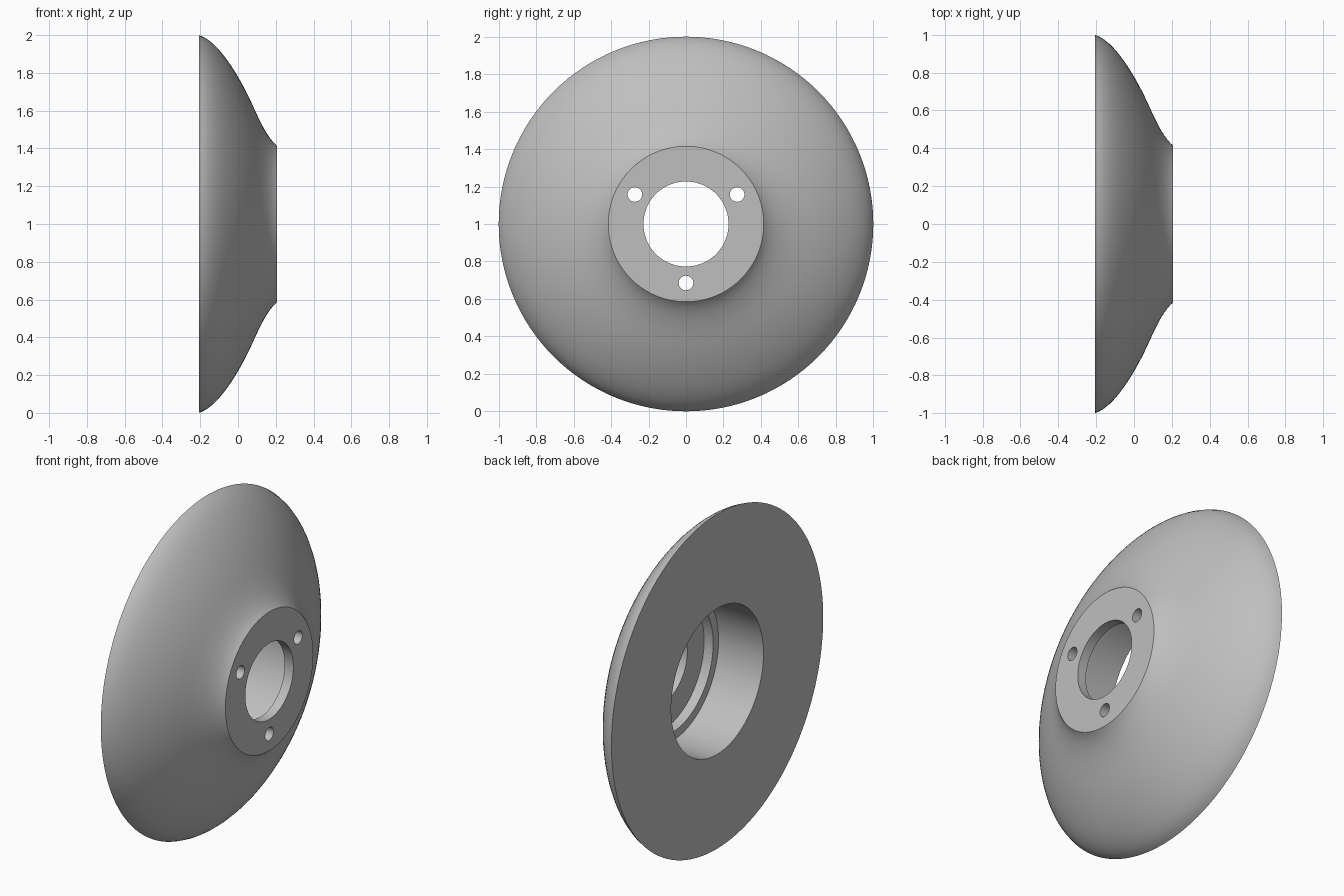
import bpy, bmesh, math
from mathutils import Matrix, Vector
from mathutils.geometry import interpolate_bezier

SEGMENTS = 128
HALF = 0.207        # half thickness along the axis
CENTRE_Z = 1.0

cube = bpy.data.objects.get("Cube")
if cube:
    bpy.data.objects.remove(cube, do_unlink=True)

grey = bpy.data.materials.new("plain_grey")
colour = (0.52, 0.52, 0.52, 1)
grey.use_nodes = True
grey.diffuse_color = colour
grey.node_tree.nodes["Principled BSDF"].inputs["Base Color"].default_value = colour


def add_object(name, bm):
    mesh = bpy.data.meshes.new(name)
    bm.to_mesh(mesh)
    bm.free()
    mesh.materials.append(grey)
    obj = bpy.data.objects.new(name, mesh)
    bpy.context.collection.objects.link(obj)
    return obj


def curve(a, ha, hb, b, count):
    points = [Vector((x, 0, r)) for x, r in (a, ha, hb, b)]
    return [(p.x, p.z) for p in interpolate_bezier(*points, count)]


# Closed section as (axial position, radius): domed outside, then stepped bore
rim, bend, neck = (-HALF, 1.0), (0.07, 0.645), (HALF, 0.415)
section = curve(rim, (-0.10, 0.97), (0.015, 0.765), bend, 14)
section += curve(bend, (0.105, 0.57), (0.15, 0.46), neck, 12)[1:]
section += [(HALF, 0.227), (0.15, 0.227), (0.15, 0.385),
            (0.09, 0.385), (0.09, 0.436), (-HALF, 0.436)]

# Turned body
bm = bmesh.new()
rings = []
for i in range(SEGMENTS):
    a = 2 * math.pi * i / SEGMENTS
    rings.append([bm.verts.new((x, r * math.cos(a), CENTRE_Z + r * math.sin(a)))
                  for x, r in section])
for i, ring in enumerate(rings):
    other = rings[(i + 1) % SEGMENTS]
    for j in range(len(section)):
        k = (j + 1) % len(section)
        bm.faces.new((ring[j], ring[k], other[k], other[j]))
bmesh.ops.recalc_face_normals(bm, faces=bm.faces)
body = add_object("domed_hub_disc", bm)

# Three bolt holes through the flange
bm = bmesh.new()
for degrees in (30, 150, 270):
    a = math.radians(degrees)
    place = (Matrix.Translation((0.18, 0.315 * math.cos(a), CENTRE_Z + 0.315 * math.sin(a)))
             @ Matrix.Rotation(math.pi / 2, 4, 'Y'))
    bmesh.ops.create_cone(bm, cap_ends=True, segments=32, radius1=0.039,
                          radius2=0.039, depth=0.14, matrix=place)
cutter = add_object("bolt_hole_cutter", bm)
cutter.hide_render = True

bpy.ops.object.select_all(action='DESELECT')
bpy.context.view_layer.objects.active = body
body.select_set(True)
cut = body.modifiers.new("bolt_holes", 'BOOLEAN')
cut.operation = 'DIFFERENCE'
cut.solver = 'EXACT'
cut.object = cutter
bpy.ops.object.modifier_apply(modifier=cut.name)
bpy.data.objects.remove(cutter, do_unlink=True)

bpy.ops.object.shade_smooth_by_angle(angle=math.radians(30))
